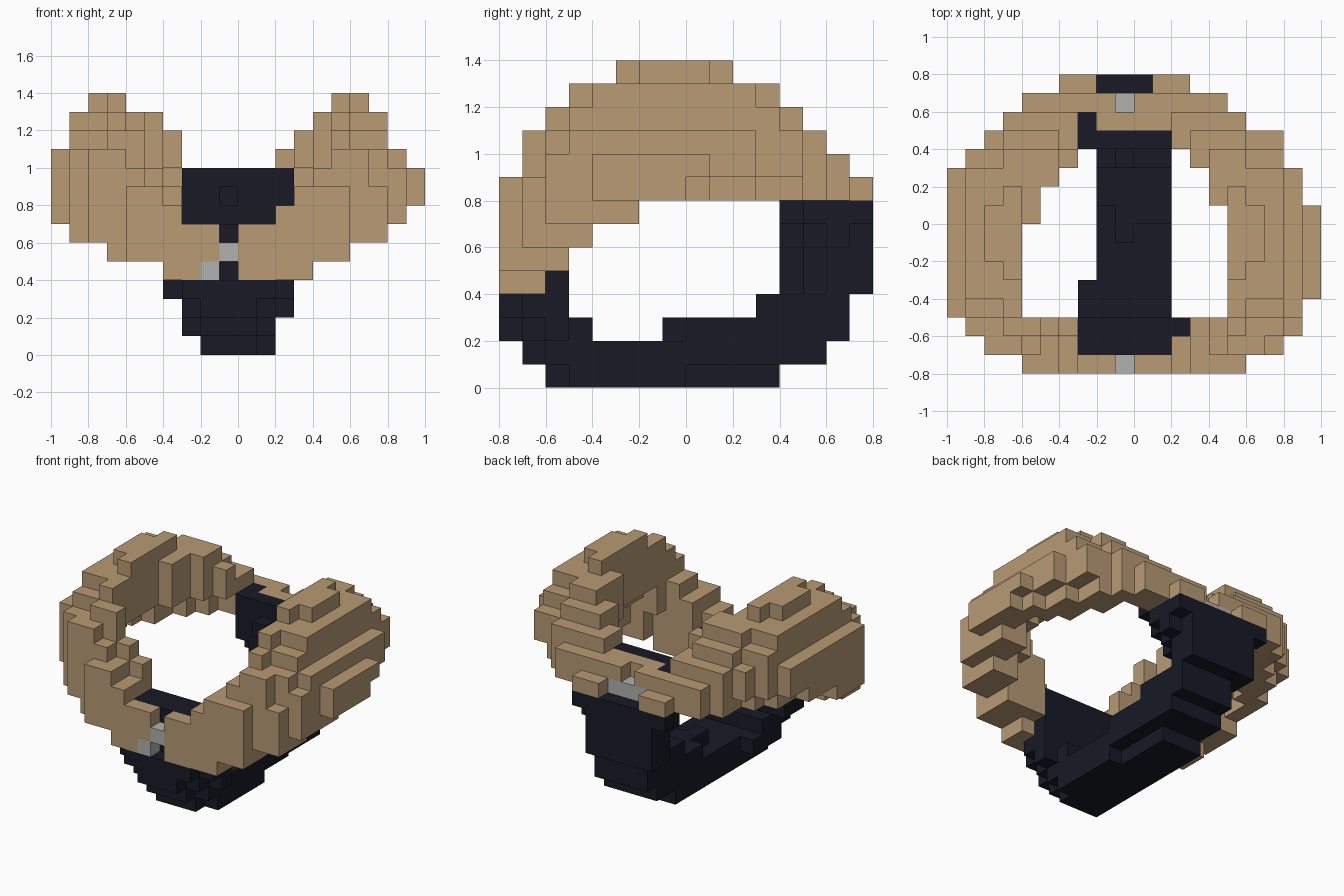
import bpy, bmesh

cube = bpy.data.objects.get("Cube")
if cube:
    bpy.data.objects.remove(cube, do_unlink=True)

S = 0.1  # block size


def material(name, rgb):
    m = bpy.data.materials.new(name)
    m.use_nodes = True
    m.diffuse_color = (*rgb, 1)
    bsdf = m.node_tree.nodes["Principled BSDF"]
    bsdf.inputs["Base Color"].default_value = (*rgb, 1)
    bsdf.inputs["Roughness"].default_value = 0.9
    return m


def box(x0, x1, y0, y1, z0, z1):
    return {(i, j, k) for i in range(x0, x1) for j in range(y0, y1) for k in range(z0, z1)}


# Collar plan: outer and inner half-width of each row, front to back
OUTER = [6, 8, 9, 9, 10, 10, 10, 10, 10, 9, 9, 8, 8, 6, 5, 3]
INNER = [1, 3, 4, 6, 6, 6, 6, 6, 6, 5, 5, 4, 3, 0, 0, 2]
# Collar layers: half-width, first row, end row, front opening, back opening
LAYERS = {
    4: (4, -8, -6, 1, 0), 5: (6, -8, -5, 1, 0), 6: (8, -8, -4, 1, 0),
    7: (9, -8, -2, 3, 0), 8: (10, -8, 8, 4, 0), 9: (10, -7, 7, 5, 0),
    10: (9, -7, 6, 6, 3), 11: (8, -6, 5, 6, 4), 12: (8, -5, 4, 6, 5),
    13: (7, -3, 2, 6, 6),
}


def collar_blocks():
    cells = set()
    for k, (wide, j0, j1, front, back) in LAYERS.items():
        mid, half = (j0 + j1) / 2, (j1 - j0) / 2
        for j in range(j0, j1):
            # lowest layer of this row of the wings
            base = 6 if j == -5 else 7 if j < -2 else 8
            for i in range(-10, 10):
                u = abs(i + 1)  # distance from the middle column
                outer = min(OUTER[j + 8], wide)
                inner = max(INNER[j + 8], front if j < 0 else back)
                if i < 0:  # the right half is one block narrower in places
                    outer = min(outer, OUTER[j + 8] - (j < -5 or j == 4), 3 if k == 4 else 10)
                    inner -= j in (-6, 0, 2, 3) and k < 13
                # the wings are hollow underneath, rising inwards
                if -5 <= j <= 4 and k <= 9:
                    inner = max(inner, outer - 1 - (k - base))
                if not inner <= u <= outer:
                    continue
                # round the corners of the upper layers
                v = abs(j + 0.5 - mid) / half
                if k >= 9 and (u / (wide + 0.8)) ** 4 + v ** 4 > 1:
                    continue
                # the lowest rear layer tucks in
                if k == 8 and 0 <= j <= 4 and u == outer:
                    continue
                cells.add((i, j, k))
                if k == 8 and 0 <= j <= 4:
                    cells.add((i - 1 if i > 0 else i + 1, j, k))
    return cells


collar = collar_blocks()

# Grey clasps at the front and back
clasp = box(-1, 0, -8, -7, 5, 6) | box(-2, -1, -8, -7, 4, 5) | box(-2, 1, 6, 7, 8, 9)

# Dark strap: sole, front cup, rear panel
strap = set().union(
    # sole
    box(-2, 1, -6, 4, 0, 1),
    box(1, 2, -5, 0, 0, 1),
    box(-2, 1, -7, 6, 1, 2),
    box(1, 2, -6, 6, 1, 2),
    box(-3, -2, -6, -3, 1, 2),
    box(-2, 2, 1, 7, 2, 3),
    box(-1, 2, 0, 1, 2, 3),
    box(-1, 0, -1, 0, 2, 3),
    # front cup
    box(-2, 1, -8, -7, 2, 3),
    box(-3, 2, -7, -4, 2, 3),
    box(2, 3, -6, -5, 2, 7),
    box(-3, 2, -8, -7, 3, 4),
    box(-4, 3, -7, -5, 3, 4),
    box(-3, 2, -7, -5, 4, 7),
    # rear panel, widening to the back and the top
    box(-2, 2, 3, 7, 3, 4),
    box(-1, 0, 4, 5, 4, 6),
    box(-2, 1, 5, 6, 4, 6),
    box(-2, 1, 4, 5, 6, 7),
    box(-3, 2, 5, 6, 6, 7),
    box(-3, 2, 4, 6, 7, 8),
    box(-3, 2, 6, 8, 4, 8),
    box(2, 3, 5, 8, 7, 8),
    box(2, 3, 6, 7, 6, 7),
    box(-4, -3, 7, 8, 7, 8),
    # top rim and knob
    box(-3, 3, 4, 5, 8, 10),
    box(-3, -2, 5, 6, 8, 10),
    box(-1, 0, 3, 4, 8, 9),
)

# Each block belongs to one part only
strap -= clasp
collar -= clasp | strap
collar.discard((-1, 6, 9))
every = collar | strap | clasp

# Block sides: direction and corner offsets
SIDES = []
for axis in range(3):
    a, b = (axis + 1) % 3, (axis + 2) % 3
    for sign in (1, -1):
        d = [0, 0, 0]
        d[axis] = sign
        ring = []
        for p, q in ((0, 0), (1, 0), (1, 1), (0, 1)):
            c = [0, 0, 0]
            c[axis], c[a], c[b] = max(sign, 0), p, q
            ring.append(tuple(c))
        SIDES.append((tuple(d), ring if sign > 0 else ring[::-1]))


def build(name, cells, mat):
    """Skin the exposed sides of the blocks and merge flat areas."""
    bm = bmesh.new()
    verts = {}
    for c in sorted(cells):
        for d, ring in SIDES:
            if tuple(c[n] + d[n] for n in range(3)) in every:
                continue
            face = []
            for o in ring:
                p = tuple(c[n] + o[n] for n in range(3))
                if p not in verts:
                    verts[p] = bm.verts.new([t * S for t in p])
                face.append(verts[p])
            bm.faces.new(face)
    bmesh.ops.dissolve_limit(bm, angle_limit=0.01, verts=bm.verts, edges=bm.edges)
    me = bpy.data.meshes.new(name)
    bm.to_mesh(me)
    bm.free()
    me.materials.append(mat)
    ob = bpy.data.objects.new(name, me)
    bpy.context.scene.collection.objects.link(ob)


build("collar", collar, material("tan", (0.48, 0.325, 0.175)))
build("strap", strap, material("dark_navy", (0.009, 0.010, 0.019)))
build("clasps", clasp, material("grey", (0.44, 0.44, 0.43)))
